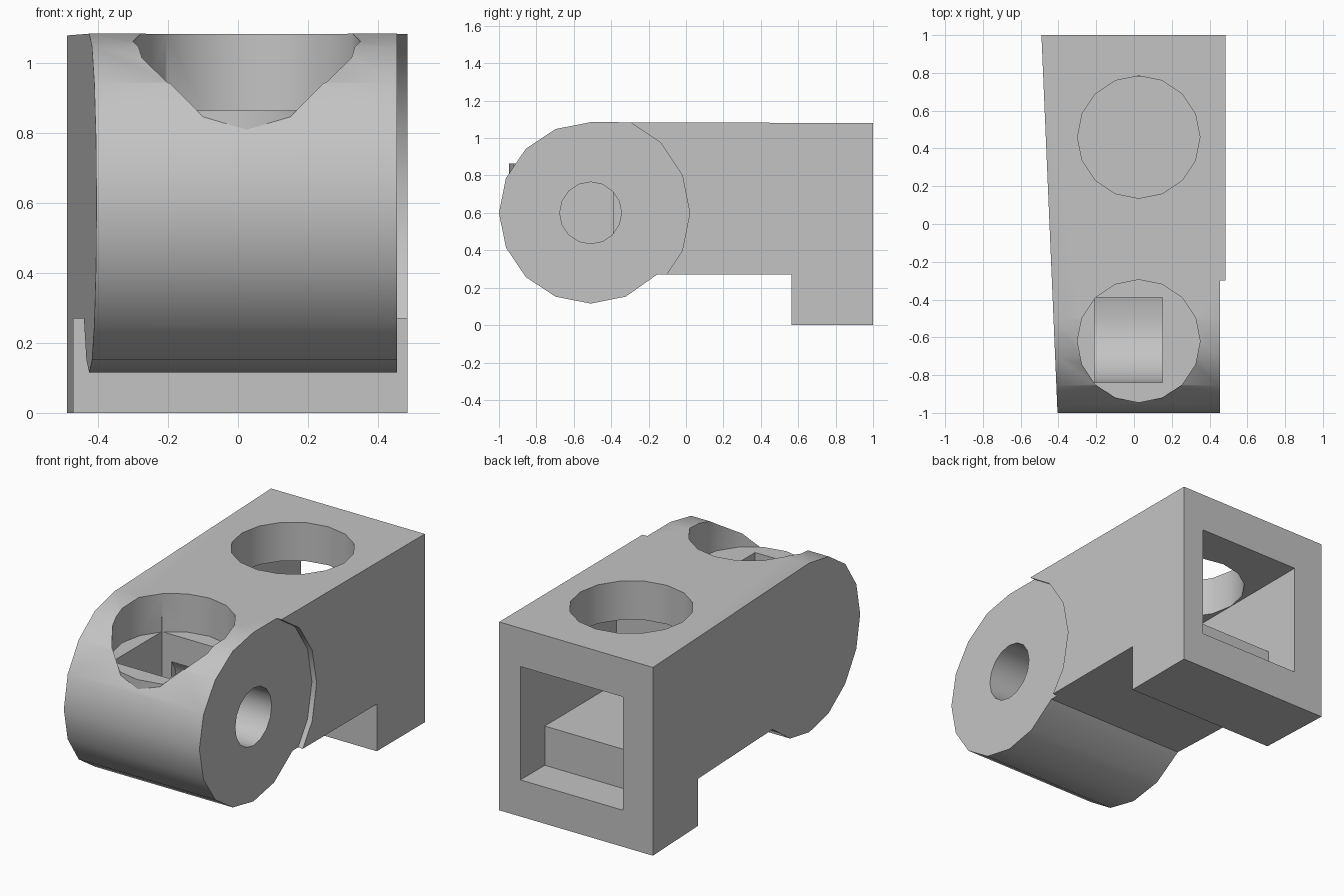
import bpy, bmesh, math

if "Cube" in bpy.data.objects:
    bpy.data.objects.remove(bpy.data.objects["Cube"])

grey = bpy.data.materials.new("plain grey")
grey.diffuse_color = (0.55, 0.55, 0.55, 1)
grey.use_nodes = True
grey.node_tree.nodes["Principled BSDF"].inputs["Base Color"].default_value = grey.diffuse_color

PIVOT_Y, PIVOT_Z = -0.51, 0.60


def add_object(name, bm):
    bmesh.ops.recalc_face_normals(bm, faces=bm.faces)
    mesh = bpy.data.meshes.new(name)
    bm.to_mesh(mesh)
    bm.free()
    mesh.materials.append(grey)
    obj = bpy.data.objects.new(name, mesh)
    bpy.context.collection.objects.link(obj)
    return obj


def prism_x(name, profile, left, right):
    """Extrude a (y, z) profile along x; left is a function of y."""
    bm = bmesh.new()
    a = [bm.verts.new((left(y), y, z)) for y, z in profile]
    b = [bm.verts.new((right, y, z)) for y, z in profile]
    bm.faces.new(a)
    bm.faces.new(b)
    n = len(profile)
    for i in range(n):
        j = (i + 1) % n
        bm.faces.new((a[i], a[j], b[j], b[i]))
    return add_object(name, bm)


def arc(ry, rz, first, last):
    """Points of a 16-sided ring around the pivot, in (y, z)."""
    return [(PIVOT_Y + ry * math.cos(math.tau * i / 16),
             PIVOT_Z + rz * math.sin(math.tau * i / 16))
            for i in range(first, last + 1)]


def upright_cylinder(name, y, radius, z0, z1):
    ring = [(0.025 + radius * math.cos(math.tau * i / 16),
             y + radius * math.sin(math.tau * i / 16)) for i in range(16)]
    bm = bmesh.new()
    base = bm.faces.new([bm.verts.new((px, py, z0)) for px, py in ring])
    ext = bmesh.ops.extrude_face_region(bm, geom=[base])["geom"]
    for v in ext:
        if isinstance(v, bmesh.types.BMVert):
            v.co.z = z1
    # keep the base so the solid stays closed
    if not base.is_valid or len(bm.faces) < 18:
        bm.verts.ensure_lookup_table()
        low = [v for v in bm.verts if abs(v.co.z - z0) < 1e-6]
        bmesh.ops.contextual_create(bm, geom=low)
    return add_object(name, bm)


def combine(target, tool, operation):
    mod = target.modifiers.new(tool.name, 'BOOLEAN')
    mod.operation = operation
    mod.solver = 'EXACT'
    mod.object = tool
    bpy.context.view_layer.objects.active = target
    bpy.ops.object.modifier_apply(modifier=mod.name)
    bpy.data.objects.remove(tool, do_unlink=True)


# Main body: rounded front, flat arm, rear foot, slightly tapered left side
outline = arc(0.49, 0.485, 4, 13)
outline += [(-0.155, 0.27), (0.565, 0.27), (0.565, 0.0), (1.0, 0.0), (1.0, 1.08)]
body = prism_x("hinge_body", outline, lambda y: -0.4475 - 0.0425 * y, 0.485)

# Shallow round recess on the right side
combine(body, prism_x("side_recess", arc(0.53, 0.53, 0, 15),
                      lambda y: 0.455, 0.6), 'DIFFERENCE')

# Rear cavity with a stepped floor
cavity = [(1.1, 0.21), (1.1, 0.86), (0.13, 0.86), (0.13, 0.435),
          (0.78, 0.435), (0.78, 0.21)]
combine(body, prism_x("rear_cavity", cavity, lambda y: -0.30, 0.35), 'DIFFERENCE')

# Round holes in the top
combine(body, upright_cylinder("rear_hole", 0.46, 0.324, 0.7, 1.3), 'DIFFERENCE')
combine(body, upright_cylinder("front_hole", -0.62, 0.325, 0.8, 1.3), 'DIFFERENCE')

# Flat floor of the front hole, standing slightly proud of the curve
combine(body, upright_cylinder("front_hole_floor", -0.62, 0.326, 0.7, 0.865), 'UNION')

# Square pocket with a curved bottom
pocket = [(-0.84, 0.95)] + arc(0.33, 0.33, 8, 12) + [(-0.39, 0.295), (-0.39, 0.95)]
combine(body, prism_x("square_pocket", pocket, lambda y: -0.21, 0.15), 'DIFFERENCE')

# Pivot hole from the right side into the pocket
combine(body, prism_x("pivot_hole", arc(0.165, 0.165, 0, 15),
                      lambda y: -0.15, 0.7), 'DIFFERENCE')

# Smooth curves, sharp edges
bpy.ops.object.select_all(action='DESELECT')
body.select_set(True)
bpy.context.view_layer.objects.active = body
bpy.ops.object.shade_smooth_by_angle(angle=math.radians(30))
